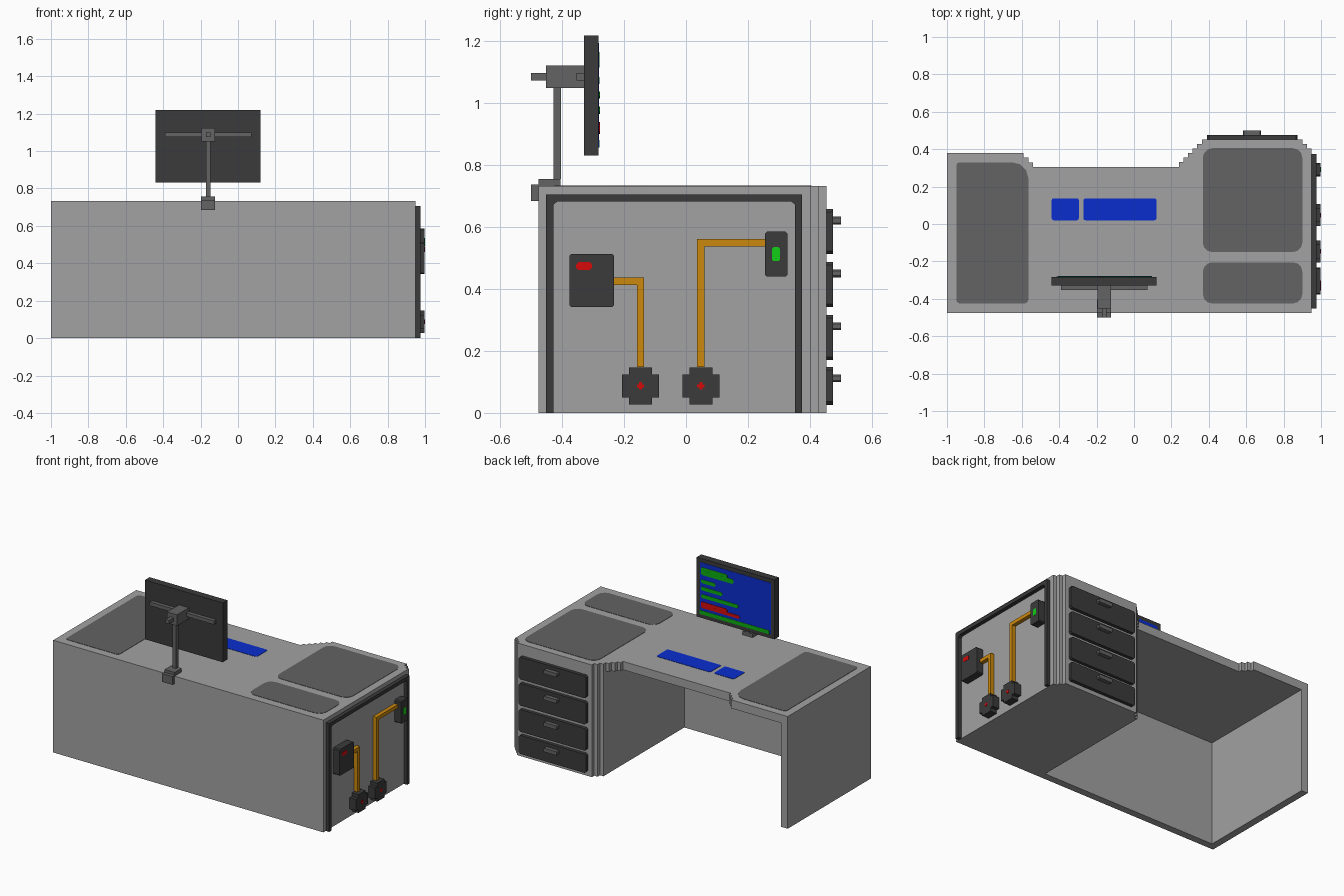
import bpy, bmesh, math

if "Cube" in bpy.data.objects:
    bpy.data.objects.remove(bpy.data.objects["Cube"])


def material(name, rgb):
    m = bpy.data.materials.new(name)
    m.diffuse_color = (*rgb, 1)
    m.use_nodes = True
    m.node_tree.nodes["Principled BSDF"].inputs["Base Color"].default_value = m.diffuse_color
    return m


GREY = material("desk grey", (0.36, 0.36, 0.36))
MID = material("pad grey", (0.125, 0.125, 0.125))
DARK = material("dark grey", (0.043, 0.043, 0.043))
BLUE = material("blue", (0.003, 0.027, 0.62))
ORANGE = material("pipe orange", (0.60, 0.25, 0.004))
GREEN = material("green", (0.005, 0.62, 0.008))
TEXT_GREEN = material("screen green", (0.004, 0.42, 0.006))
RED = material("red", (0.68, 0.003, 0.003))


def prism(name, pts, axis, lo, hi, mat):
    """Extrude a 2D outline along one axis from lo to hi."""
    place = {"x": lambda a, b, d: (d, a, b),
             "y": lambda a, b, d: (a, d, b),
             "z": lambda a, b, d: (a, b, d)}[axis]
    bm = bmesh.new()
    low = [bm.verts.new(place(a, b, lo)) for a, b in pts]
    high = [bm.verts.new(place(a, b, hi)) for a, b in pts]
    n = len(pts)
    bm.faces.new(low[::-1])
    bm.faces.new(high)
    for i in range(n):
        j = (i + 1) % n
        bm.faces.new((low[i], low[j], high[j], high[i]))
    bmesh.ops.recalc_face_normals(bm, faces=bm.faces)
    me = bpy.data.meshes.new(name)
    bm.to_mesh(me)
    bm.free()
    me.materials.append(mat)
    ob = bpy.data.objects.new(name, me)
    bpy.context.collection.objects.link(ob)
    return ob


def rect(a0, a1, b0, b1, r=0.0, n=1):
    """Rectangle outline; r rounds the corners (one value or four, from low-low ccw)."""
    rs = r if isinstance(r, (list, tuple)) else [r] * 4
    pts = []
    for k, (a, b, sa, sb) in enumerate([(a0, b0, 1, 1), (a1, b0, -1, 1),
                                        (a1, b1, -1, -1), (a0, b1, 1, -1)]):
        if rs[k] <= 0:
            pts.append((a, b))
            continue
        for i in range(n + 1):
            t = math.pi + (k + i / n) * math.pi / 2
            pts.append((a + sa * rs[k] + rs[k] * math.cos(t),
                        b + sb * rs[k] + rs[k] * math.sin(t)))
    return pts


def box(name, x0, x1, y0, y1, z0, z1, mat):
    return prism(name, rect(x0, x1, y0, y1), "z", z0, z1, mat)


def stairs(a, b, da, db, n):
    """Stepped diagonal from (a, b); each step rises, then runs."""
    pts = [(a, b)]
    for _ in range(n):
        b += db
        pts.append((a, b))
        a += da
        pts.append((a, b))
    return pts


# Desk body
TOP, T, S = 0.732, 0.055, 0.0245
FRONT, BACK, RIGHT, WALL = -0.477, 0.453, 0.95, 0.047
under = TOP - T
right_corner = [(RIGHT - 2 * S, BACK), (RIGHT - 2 * S, BACK - S), (RIGHT - S, BACK - S),
                (RIGHT - S, BACK - 2 * S), (RIGHT, BACK - 2 * S)]
left_steps = stairs(-0.59, 0.38, S, -S, 3)[1:]
left_steps = [(-0.59, 0.38), (-0.59, 0.355), (-0.565, 0.355),
              (-0.565, 0.33), (-0.54, 0.33), (-0.54, 0.306)]
top_outline = [(-1, FRONT), (-1, 0.38)] + left_steps + stairs(0.24, 0.306, S, S, 6) \
    + right_corner + [(RIGHT, FRONT)]
prism("desktop", top_outline, "z", under, TOP, GREY)
ped = 0.24 + 3 * S
ped_outline = [(ped, FRONT)] + stairs(ped, 0.306 + 3 * S, S, S, 3) \
    + right_corner + [(RIGHT, FRONT)]
prism("drawer_pedestal", ped_outline, "z", 0, under, GREY)
box("front_panel", -1 + WALL, ped, FRONT, FRONT + WALL, 0, under, GREY)
box("left_panel", -1, -1 + WALL, FRONT, 0.38, 0, under, GREY)

# Inlaid desk mats, keyboard and pointer pad
for name, x0, x1, y0, y1, r, mat in [
        ("left_mat", -0.95, -0.565, -0.425, 0.33, (0.02, 0.02, 0.085, 0.02), MID),
        ("right_mat", 0.368, 0.90, -0.15, 0.405, 0.05, MID),
        ("small_right_mat", 0.368, 0.90, -0.425, -0.205, 0.05, MID),
        ("keyboard", -0.27, 0.12, 0.02, 0.137, 0.01, BLUE),
        ("pointer_pad", -0.44, -0.295, 0.02, 0.137, 0.01, BLUE)]:
    prism(name, rect(x0, x1, y0, y1, r, 3), "z", TOP - 0.002, TOP + 0.002, mat)

# Drawers with handles
for i, (z0, z1) in enumerate([(0.026, 0.148), (0.171, 0.316), (0.342, 0.487), (0.513, 0.658)]):
    prism(f"drawer_{i + 1}", rect(0.39, 0.875, z0, z1, 0.01), "y", BACK, 0.475, DARK)
    prism(f"drawer_handle_{i + 1}", rect(0.583, 0.68, z1 - 0.049, z1 - 0.024, 0.005),
          "y", 0.475, 0.5, MID)

# Dark trim arch on the right side
arch = [(-0.452, 0), (-0.452, 0.706), (0.374, 0.706), (0.374, 0), (0.352, 0),
        (0.352, 0.672), (0.34, 0.683), (-0.416, 0.683), (-0.428, 0.672), (-0.428, 0)]
prism("side_trim", arch, "x", RIGHT, 0.975, DARK)

# Wall boxes with lamps
prism("switch_box", rect(-0.377, -0.232, 0.342, 0.513, 0.006), "x", RIGHT, 0.998, DARK)
prism("red_lamp", rect(-0.355, -0.303, 0.461, 0.487, 0.008), "x", 0.996, 1.0, RED)
prism("indicator_box", rect(0.255, 0.327, 0.44, 0.585, 0.006), "x", RIGHT, 0.998, DARK)
prism("green_lamp", rect(0.278, 0.304, 0.490, 0.535, 0.005), "x", 0.996, 1.0, GREEN)


def cross(cy, cz, big, small):
    quarter = [(big, small), (small, small), (small, big)]
    pts = []
    for k in range(4):
        c, s = [(1, 0), (0, 1), (-1, 0), (0, -1)][k]
        pts += [(cy + a * c - b * s, cz + a * s + b * c) for a, b in quarter]
    return pts


# Floor sockets and the pipes rising from them
for name, y, ztop, yend in [("left", -0.147, 0.437, -0.232), ("right", 0.048, 0.561, 0.255)]:
    prism(name + "_socket", cross(y, 0.087, 0.06, 0.037), "x", RIGHT, 0.998, DARK)
    prism(name + "_socket_light", cross(y, 0.087, 0.012, 0.005), "x", 0.996, 1.0, RED)
    h = 0.012
    d = 1 if yend > y else -1
    pipe = [(y - d * h, 0.148), (y - d * h, ztop), (yend, ztop),
            (yend, ztop - 2 * h), (y + d * h, ztop - 2 * h), (y + d * h, 0.148)]
    prism(name + "_pipe", pipe, "x", RIGHT, 0.975, ORANGE)

# Monitor arm
box("arm_clamp_top", -0.197, -0.123, FRONT, -0.405, TOP, 0.756, MID)
box("arm_clamp_jaw", -0.197, -0.123, -0.5, FRONT, 0.684, 0.738, MID)
box("arm_post", -0.172, -0.148, -0.428, -0.404, 0.756, 1.052, MID)
box("arm_head", -0.196, -0.124, -0.452, -0.33, 1.05, 1.122, MID)
box("arm_knob", -0.172, -0.148, -0.5, -0.452, 1.074, 1.098, MID)
box("monitor_bracket", -0.39, 0.073, -0.354, -0.33, 1.074, 1.098, MID)

# Monitor with its screen image
SCR = -0.283
box("monitor", -0.44, 0.121, -0.33, SCR, 0.832, 1.219, DARK)
box("screen", -0.415, 0.097, SCR, SCR + 0.002, 0.857, 1.194, BLUE)
for i, (z0, z1, w, mat) in enumerate([
        (1.12, 1.165, 0.19, TEXT_GREEN), (1.115, 1.145, 0.235, TEXT_GREEN),
        (1.062, 1.085, 0.105, TEXT_GREEN), (1.015, 1.038, 0.155, TEXT_GREEN),
        (0.966, 0.989, 0.27, TEXT_GREEN), (0.90, 0.94, 0.19, RED), (0.90, 0.92, 0.28, RED)]):
    prism(f"screen_line_{i + 1}", rect(0.088 - w, 0.088, z0, z1, 0.008), "y",
          SCR, SCR + 0.004 + 0.0002 * i, mat)
box("screen_bar", -0.405, 0.097, SCR, SCR + 0.004, 0.857, 0.882, TEXT_GREEN)
